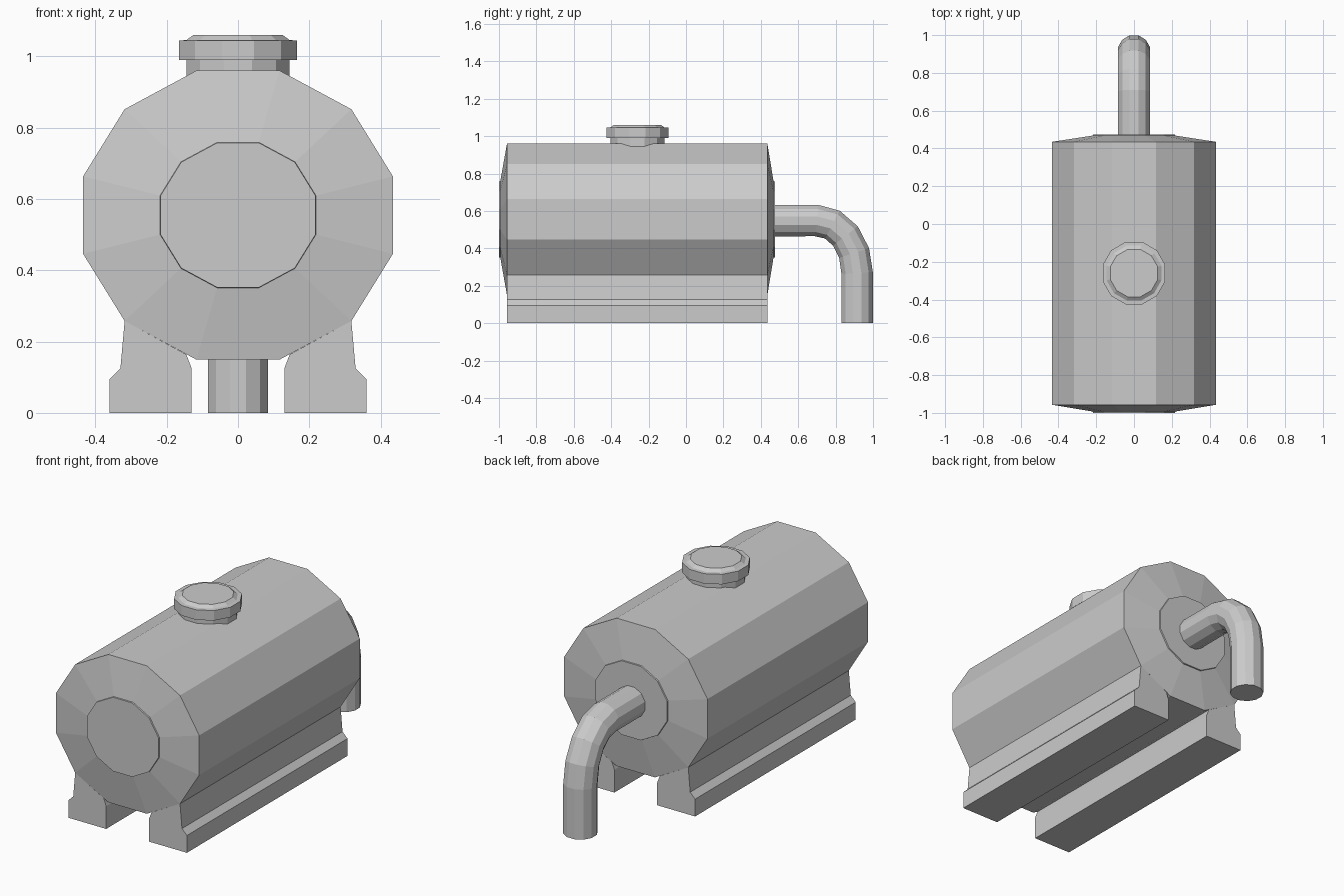
import bpy, bmesh
from math import sin, cos, pi, radians
from mathutils import Vector

if "Cube" in bpy.data.objects:
    bpy.data.objects.remove(bpy.data.objects["Cube"])

N = 12
STEP = 2 * pi / N
ANGLES = [STEP * (i + 0.5) for i in range(N)]   # flats on the axes


def make_object(name, bm):
    bmesh.ops.recalc_face_normals(bm, faces=bm.faces)
    mesh = bpy.data.meshes.new(name)
    bm.to_mesh(mesh)
    bm.free()
    obj = bpy.data.objects.new(name, mesh)
    bpy.context.collection.objects.link(obj)
    return obj


def loft(name, rings):
    """Skin a list of point rings and cap both ends."""
    bm = bmesh.new()
    loops = [[bm.verts.new(p) for p in ring] for ring in rings]
    for a, b in zip(loops, loops[1:]):
        for i in range(len(a)):
            j = (i + 1) % len(a)
            bm.faces.new((a[i], a[j], b[j], b[i]))
    bm.faces.new(loops[0])
    bm.faces.new(loops[-1])
    return make_object(name, bm)


# Tank: slightly elliptical barrel with domed ends and raised end discs
TANK_Z = 0.555


def tank_ring(y, s):
    return [(0.45 * s * cos(a), y, TANK_Z + 0.42 * s * sin(a)) for a in ANGLES]


loft("tank", [tank_ring(y, s) for y, s in (
    (-1.0, 0.5), (-0.993, 0.503), (-0.957, 1), (0.435, 1), (0.468, 0.503), (0.475, 0.5))])


# Filler cap: neck, wide lid and chamfered top
def cap_ring(r, z):
    return [(r * cos(a), -0.26 + r * sin(a), z) for a in ANGLES]


loft("filler_neck", [cap_ring(0.15, 0.92), cap_ring(0.15, 1.0)])
loft("filler_lid", [cap_ring(r, z) for r, z in (
    (0.171, 0.99), (0.171, 1.045), (0.15, 1.046), (0.13, 1.06))])

# Support rails: one profile extruded along the tank, mirrored
RAIL = [(0.13, 0), (0.36, 0), (0.36, 0.095), (0.33, 0.125),
        (0.318, 0.258), (0.145, 0.164), (0.13, 0.125)]
for side, name in ((1, "right_rail"), (-1, "left_rail")):
    loft(name, [[(side * x, y, z) for x, z in RAIL] for y in (-0.957, 0.435)])

# Outlet pipe: straight run, elbow, then down to the ground
R = 0.087
path = [Vector((0, 0.44, 0.548))]
for k in range(5):
    t = radians(22.5 * k)
    path.append(Vector((0, 0.70 + 0.215 * sin(t), 0.268 + 0.28 * cos(t))))
path.append(Vector((0, 0.915, 0)))

rings = []
for i, p in enumerate(path):
    before = (p - path[max(i - 1, 0)]).normalized()
    after = (path[min(i + 1, len(path) - 1)] - p).normalized()
    tangent = (before + after).normalized()
    normal = Vector((1, 0, 0)).cross(tangent)
    rings.append([p + R * (cos(a) * Vector((1, 0, 0)) + sin(a) * normal) for a in ANGLES])
loft("outlet_pipe", rings)
